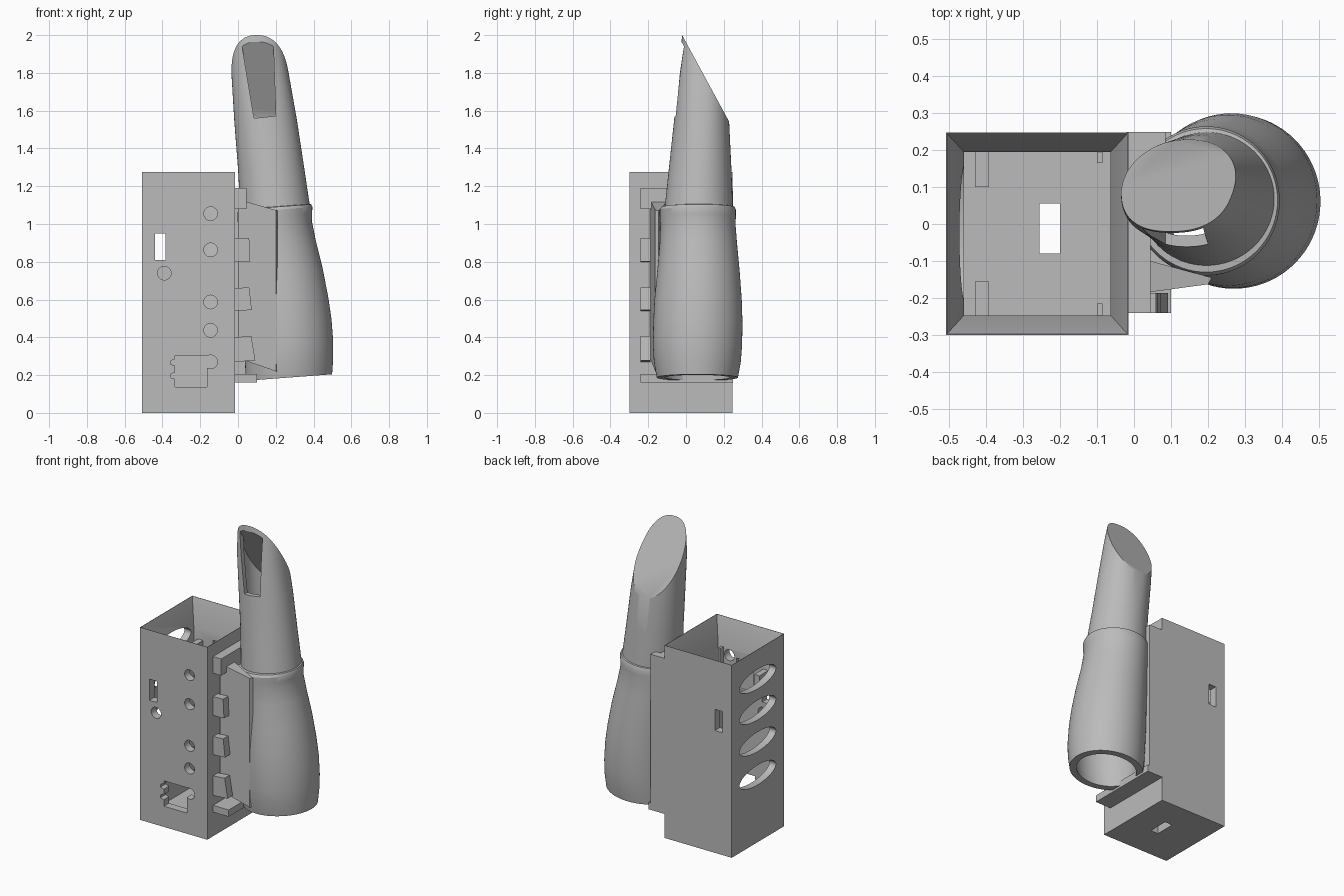
import bpy, bmesh, math
from mathutils import Vector

if "Cube" in bpy.data.objects:
    bpy.data.objects.remove(bpy.data.objects["Cube"])

grey = bpy.data.materials.new("plain grey")
grey.diffuse_color = (0.5, 0.5, 0.5, 1)
grey.use_nodes = True
grey.node_tree.nodes["Principled BSDF"].inputs["Base Color"].default_value = grey.diffuse_color


def finish(name, bm):
    bmesh.ops.recalc_face_normals(bm, faces=bm.faces)
    me = bpy.data.meshes.new(name)
    bm.to_mesh(me)
    bm.free()
    me.materials.append(grey)
    ob = bpy.data.objects.new(name, me)
    bpy.context.collection.objects.link(ob)
    return ob


def loft(bm, rings):
    """Closed solid through rings of equal point count."""
    vs = [[bm.verts.new(p) for p in r] for r in rings]
    n = len(vs[0])
    for a, b in zip(vs, vs[1:]):
        for i in range(n):
            j = (i + 1) % n
            bm.faces.new((a[i], a[j], b[j], b[i]))
    bm.faces.new(vs[0][::-1])
    bm.faces.new(vs[-1])


def rect(x0, x1, y0, y1, z):
    return [(x0, y0, z), (x1, y0, z), (x1, y1, z), (x0, y1, z)]


def box(name, x0, x1, y0, y1, z0, z1):
    bm = bmesh.new()
    loft(bm, [rect(x0, x1, y0, y1, z0), rect(x0, x1, y0, y1, z1)])
    return finish(name, bm)


def prism_y(name, pts, y0, y1):
    bm = bmesh.new()
    loft(bm, [[(x, y, z) for x, z in pts] for y in (y0, y1)])
    return finish(name, bm)


def circle(cx, cz, rx, rz, n=32):
    return [(cx + rx * math.cos(2 * math.pi * i / n), cz + rz * math.sin(2 * math.pi * i / n)) for i in range(n)]


def cut(ob, cutters):
    for c in cutters:
        m = ob.modifiers.new("cut", 'BOOLEAN')
        m.operation, m.solver, m.object = 'DIFFERENCE', 'EXACT', c
    dg = bpy.context.evaluated_depsgraph_get()
    me = bpy.data.meshes.new_from_object(ob.evaluated_get(dg))
    ob.modifiers.clear()
    ob.data = me
    for c in cutters:
        bpy.data.objects.remove(c)


def smooth(ob, deg=35):
    bpy.ops.object.select_all(action='DESELECT')
    ob.select_set(True)
    bpy.context.view_layer.objects.active = ob
    bpy.ops.object.shade_smooth_by_angle(angle=math.radians(deg))


# ---- housing: open box with a bevelled mouth
housing = box("housing", -0.508, -0.015, -0.3, 0.247, 0, 1.275)
bm = bmesh.new()
loft(bm, [rect(-0.46, -0.063, -0.247, 0.195, 0.05),
          rect(-0.46, -0.063, -0.247, 0.195, 1.1),
          rect(-0.506, -0.017, -0.298, 0.245, 1.276)])
cutters = [finish("cavity", bm)]
# front holes
for z in (1.055, 0.863, 0.587, 0.437, 0.27):
    cutters.append(prism_y("hole", circle(-0.145, z, 0.036, 0.036), -0.4, -0.2))
cutters.append(prism_y("hole", circle(-0.39, 0.74, 0.036, 0.036), -0.4, -0.2))
# socket opening with two small notches
cutters.append(prism_y("socket", [
    (-0.333, 0.137), (-0.165, 0.137), (-0.165, 0.305), (-0.333, 0.305),
    (-0.333, 0.285), (-0.358, 0.275), (-0.358, 0.257), (-0.333, 0.25),
    (-0.333, 0.215), (-0.358, 0.205), (-0.358, 0.187), (-0.333, 0.18)], -0.4, -0.2))
# switch slot through front and back, slot in the floor, shallow wall pockets
cutters.append(box("slot", -0.44, -0.385, -0.4, 0.4, 0.81, 0.95))
cutters.append(box("floor_slot", -0.255, -0.2, -0.08, 0.055, -0.1, 0.2))
cutters.append(box("pocket", -0.32, -0.198, -0.265, 0.215, 0.85, 1.05))
# four oval vents on the left wall
for z in (1.08, 0.875, 0.665, 0.445):
    bm = bmesh.new()
    loft(bm, [[(x, y, zz) for y, zz in circle(-0.025, z, 0.19, 0.065, 40)] for x in (-0.6, -0.4)])
    cutters.append(finish("vent", bm))
cut(housing, cutters)
smooth(housing, 30)

# inner rails and brackets
for y0, y1 in ((0.1, 0.196), (-0.248, -0.155)):
    box("inner_bracket", -0.43, -0.392, y0, y1, 0.95, 1.03)
box("inner_rail", -0.1, -0.085, 0.165, 0.196, 0.05, 1.1)
box("inner_rail", -0.1, -0.085, -0.248, -0.215, 0.05, 1.1)

# ---- mounting frame between housing and finger
box("frame_back", -0.02, 0.085, 0.2, 0.249, 0.16, 1.19)
box("frame_bottom", -0.02, 0.1, -0.24, 0.249, 0.16, 0.205)
box("frame_top", -0.02, 0.045, -0.24, 0.249, 1.08, 1.19)
# front clips get longer and lean slightly toward the bottom
for z0, z1, x1 in ((0.80, 0.925, 0.065), (0.54, 0.66, 0.073), (0.27, 0.4, 0.092)):
    d = 0.1 * (1 - z0)
    prism_y("clip", [(-0.02, z0), (x1, z0 + d * 0.1), (x1 - d * 0.3, z1 + d * 0.1), (-0.02, z1)], -0.24, -0.187)
# web joining frame and cuff
outline = [(0.0, -0.19), (0.2, -0.163), (0.21, -0.145), (0.045, -0.1), (0.0, -0.1)]
bm = bmesh.new()
loft(bm, [[(x, y, 0.29 - 0.35 * x) for x, y in outline],
          [(x, y, 1.13 - 0.28 * x) for x, y in outline]])
finish("web", bm)

# ---- hollow finger with a wider cuff
#        z     left   right  front  back
PROFILE = [
    (0.187, 0.04, 0.498, -0.155, 0.275),
    (0.27, 0.038, 0.504, -0.17, 0.29),
    (0.36, 0.036, 0.504, -0.175, 0.297),
    (0.48, 0.032, 0.495, -0.173, 0.299),
    (0.6, 0.028, 0.477, -0.167, 0.295),
    (0.75, 0.02, 0.448, -0.152, 0.284),
    (0.9, 0.008, 0.411, -0.139, 0.27),
    (1.0, 0.0, 0.391, -0.136, 0.262),
    (1.04, -0.002, 0.392, -0.139, 0.264),
    (1.075, -0.002, 0.394, -0.139, 0.264),
    (1.09, 0.002, 0.388, -0.13, 0.258),
    (1.092, 0.012, 0.379, -0.112, 0.248),
    (1.3, 0.0, 0.349, -0.09, 0.24),
    (1.55, -0.02, 0.312, -0.063, 0.228),
    (1.8, -0.035, 0.268, -0.042, 0.21),
    (2.03, -0.032, 0.225, -0.017, 0.19)]


def oval(row, inset, n=72):
    z, l, r, f, b = row
    cx, cy, rx, ry = (l + r) / 2, (f + b) / 2, (r - l) / 2 - inset, (b - f) / 2 - inset
    tilt = 0.075 * max(0, min(1, (1.55 - z) / 0.45))
    e = 1 - 0.15 * max(0, min(1, (z - 1.3) / 0.5))     # squarer toward the tip
    pts = []
    for i in range(n):
        c, s = math.cos(2 * math.pi * i / n), math.sin(2 * math.pi * i / n)
        dx = rx * math.copysign(abs(c) ** e, c)
        dy = ry * math.copysign(abs(s) ** e, s)
        pts.append((cx + dx, cy + dy, z + tilt * dx))
    return pts


NORMAL = Vector((0, 0.455, 0.247)).normalized()
TIP = Vector((0, -0.022, 2.003))


def slice_tip(bm, depth):
    """Cut off everything behind the slanted tip plane and cap it."""
    geo = bm.verts[:] + bm.edges[:] + bm.faces[:]
    res = bmesh.ops.bisect_plane(bm, geom=geo, plane_co=TIP - NORMAL * depth, plane_no=NORMAL, clear_outer=True)
    edges = [g for g in res['geom_cut'] if isinstance(g, bmesh.types.BMEdge)]
    bmesh.ops.contextual_create(bm, geom=edges)


bm = bmesh.new()
loft(bm, [oval(r, 0) for r in PROFILE])
slice_tip(bm, 0)
finger = finish("finger", bm)

bm = bmesh.new()
inner = [(0.05,) + PROFILE[0][1:]] + [r for r in PROFILE if r[0] < 0.95 or r[0] > 1.091]
loft(bm, [oval(r, 0.042 if r[0] < 1 else 0.03) for r in inner])
slice_tip(bm, 0.02)
bore = finish("bore", bm)

# tapered window on the front of the tip
bm = bmesh.new()
win = [(0.085, 1.56), (0.2, 1.572), (0.187, 1.95), (0.16, 1.975), (0.1, 1.982), (0.05, 1.975), (0.02, 1.95)]
loft(bm, [[(x, y, z) for x, z in win] for y in (-0.3, 0.02)])
slice_tip(bm, 0.02)
window = finish("window", bm)
cut(finger, [bore, window])
smooth(finger, 30)
